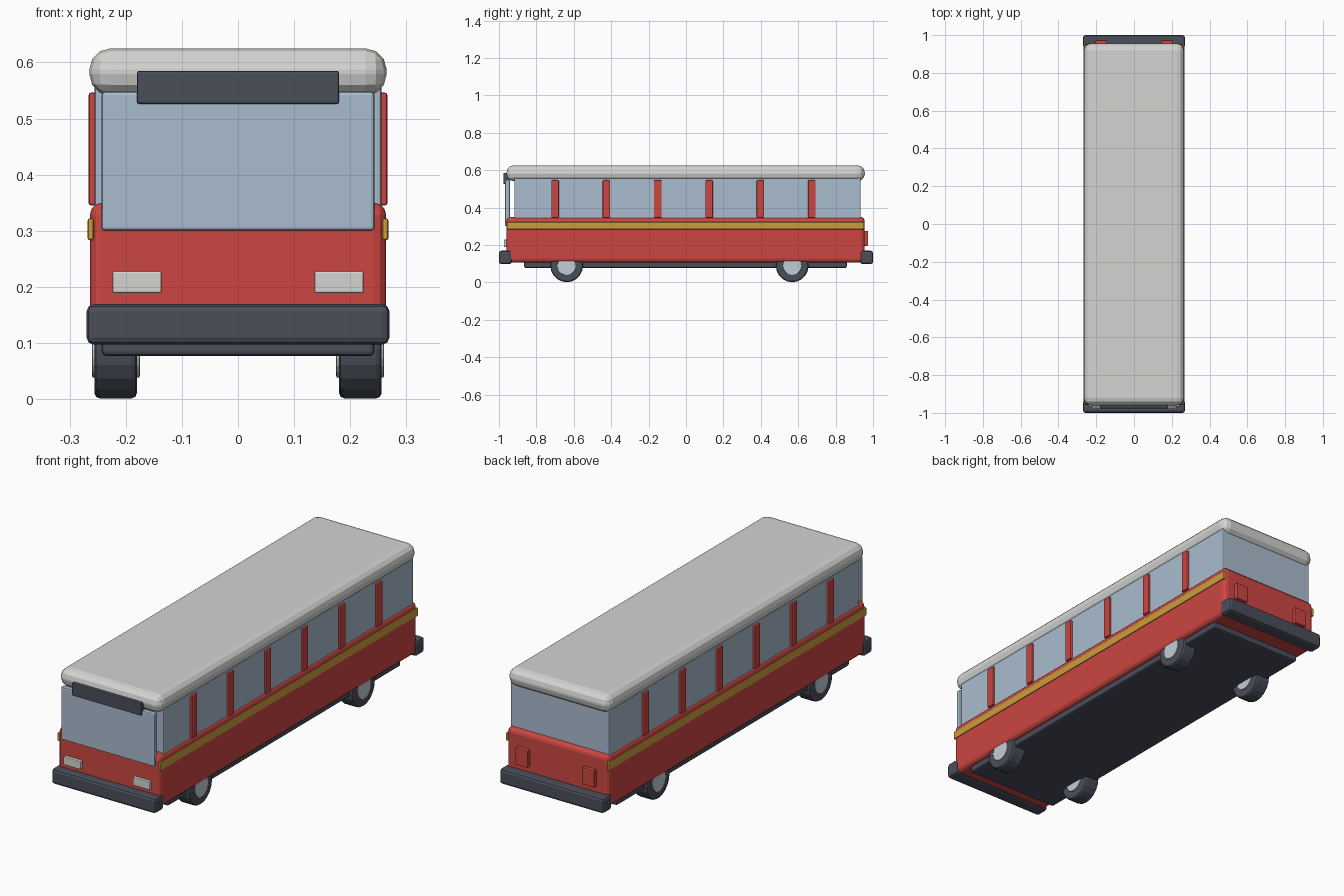
import bpy, math

if "Cube" in bpy.data.objects:
    bpy.data.objects.remove(bpy.data.objects["Cube"])


def material(name, r, g, b):
    lin = [((c / 255 + 0.055) / 1.055) ** 2.4 for c in (r, g, b)]
    m = bpy.data.materials.new(name)
    m.diffuse_color = (*lin, 1)
    m.use_nodes = True
    m.node_tree.nodes["Principled BSDF"].inputs["Base Color"].default_value = m.diffuse_color
    return m


RED = material("red paint", 204, 70, 66)
GLASS = material("window glass", 170, 188, 206)
GREY = material("light grey roof", 212, 212, 210)
DARK = material("dark rubber", 74, 78, 90)
YELLOW = material("yellow stripe", 206, 156, 60)
STEEL = material("steel hub", 196, 206, 214)


def finish(ob, name, mat, bevel, segments):
    ob.name = name
    ob.data.materials.append(mat)
    if bevel:
        mod = ob.modifiers.new("rounded edges", 'BEVEL')
        mod.width = bevel
        mod.segments = segments
        mod.limit_method = 'ANGLE'
        mod.angle_limit = math.radians(40)
    return ob


def box(name, x, y, z, mat, bevel=0.0, segments=2):
    """Box given by its (min, max) range on each axis."""
    mid = [(a + b) / 2 for a, b in (x, y, z)]
    bpy.ops.mesh.primitive_cube_add(size=1, location=mid)
    ob = bpy.context.object
    for v in ob.data.vertices:
        v.co = [c * (r[1] - r[0]) for c, r in zip(v.co, (x, y, z))]
    return finish(ob, name, mat, bevel, segments)


def disc(name, x, y, z, radius, mat, bevel):
    """Cylinder lying along the x axis."""
    bpy.ops.mesh.primitive_cylinder_add(vertices=20, radius=radius, depth=x[1] - x[0],
                                        location=((x[0] + x[1]) / 2, y, z),
                                        rotation=(0, math.pi / 2, 0))
    return finish(bpy.context.object, name, mat, bevel, 2)


def both(x0, x1, side):
    return tuple(sorted((x0 * side, x1 * side)))


# Main shell: chassis, painted body, window band, roof
box("chassis", (-0.243, 0.243), (-0.865, 0.86), (0.077, 0.14), DARK, 0.008)
box("lower_body", (-0.264, 0.264), (-0.96, 0.955), (0.105, 0.35), RED, 0.022, 3)
box("window_band", (-0.256, 0.256), (-0.918, 0.934), (0.33, 0.57), GLASS, 0.006)
box("roof", (-0.265, 0.265), (-0.96, 0.956), (0.541, 0.625), GREY, 0.038, 3)

# Front details
box("windshield", (-0.243, 0.243), (-0.967, -0.942), (0.30, 0.548), GLASS, 0.006)
box("destination_sign", (-0.18, 0.18), (-0.976, -0.945), (0.526, 0.585), DARK, 0.004)

# Bumpers
box("front_bumper", (-0.27, 0.27), (-1.0, -0.932), (0.097, 0.169), DARK, 0.013)
box("rear_bumper", (-0.27, 0.27), (0.932, 1.0), (0.097, 0.169), DARK, 0.013)

for side, label in ((1, "right"), (-1, "left")):
    # Lamps
    box("headlight_" + label, both(0.136, 0.224, side), (-0.974, -0.95),
        (0.189, 0.228), GREY, 0.003)
    box("tail_light_" + label, both(0.142, 0.204, side), (0.94, 0.973),
        (0.195, 0.275), RED, 0.003)
    # Side stripe
    box("stripe_" + label, both(0.257, 0.268, side), (-0.957, 0.953),
        (0.283, 0.322), YELLOW, 0.004)
    # Window pillars
    for i in range(6):
        y = -0.70 + i * 0.2745
        box(f"pillar_{label}_{i + 1}", both(0.245, 0.266, side), (y - 0.02, y + 0.02),
            (0.345, 0.546), RED, 0.004)
    # Wheels
    for end, y in (("front", -0.638), ("rear", 0.568)):
        disc(f"tyre_{end}_{label}", both(0.18, 0.256, side), y, 0.088, 0.087, DARK, 0.01)
        disc(f"hub_{end}_{label}", both(0.175, 0.26, side), y, 0.088, 0.05, STEEL, 0.003)
